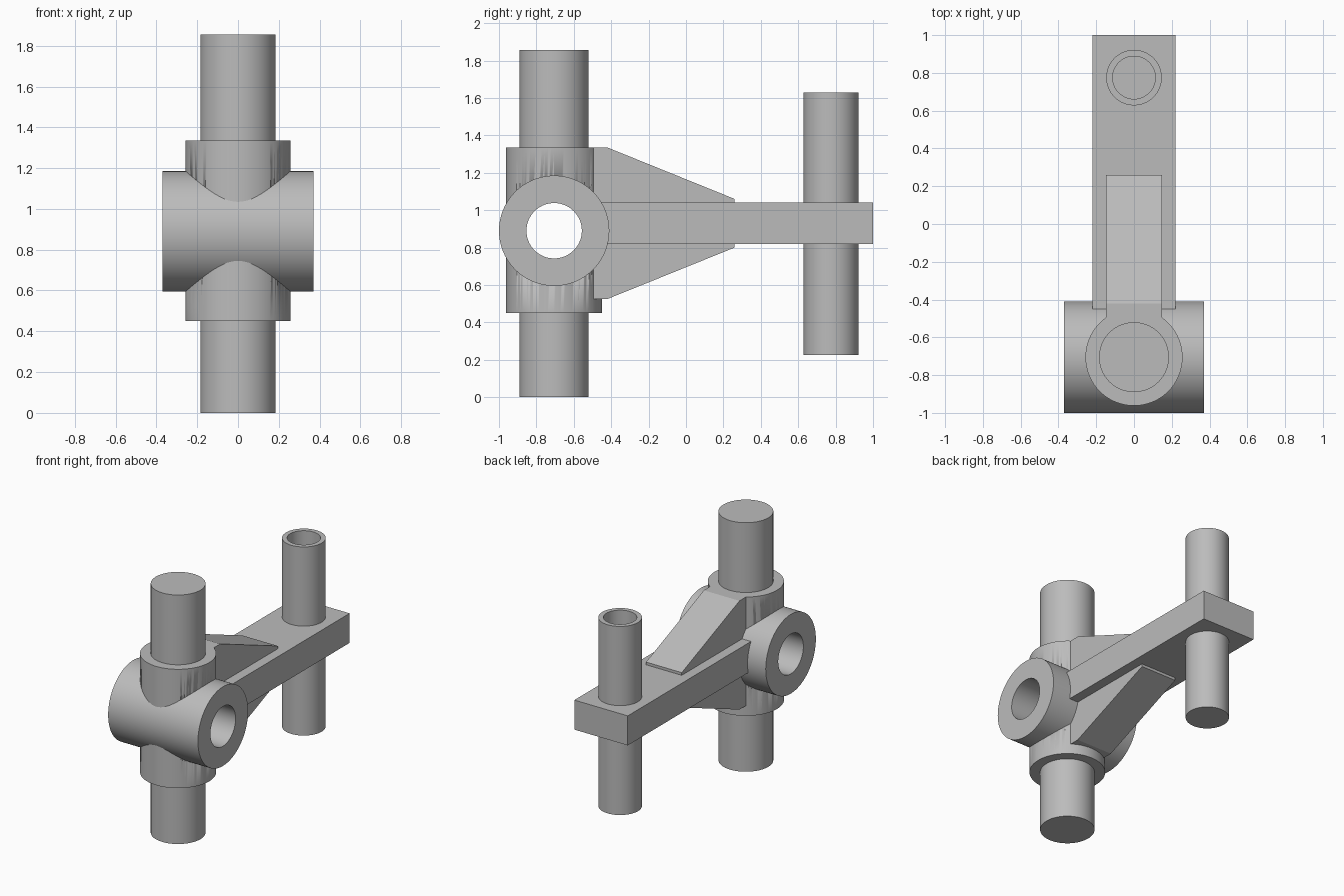
import bpy, bmesh, math
from mathutils import Matrix, Vector

cube = bpy.data.objects.get("Cube")
if cube:
    bpy.data.objects.remove(cube, do_unlink=True)

GREY = (0.5, 0.5, 0.5, 1)
metal = bpy.data.materials.new("plain grey metal")
metal.use_nodes = True
metal.diffuse_color = GREY
metal.node_tree.nodes["Principled BSDF"].inputs["Base Color"].default_value = GREY

HUB_Y, HUB_Z = -0.705, 0.89
PIN_Y = 0.775


def finish(name, bm, smooth=True):
    bmesh.ops.recalc_face_normals(bm, faces=bm.faces)
    mesh = bpy.data.meshes.new(name)
    bm.to_mesh(mesh)
    bm.free()
    mesh.materials.append(metal)
    obj = bpy.data.objects.new(name, mesh)
    bpy.context.collection.objects.link(obj)
    if smooth:
        shade(obj)
    return obj


def shade(obj):
    bpy.ops.object.select_all(action='DESELECT')
    obj.select_set(True)
    bpy.context.view_layer.objects.active = obj
    bpy.ops.object.shade_smooth_by_angle(angle=math.radians(30))


def lathe(name, profile, place, closed=False, steps=96):
    """Turn (radius, height) points around z, then move into place."""
    bm = bmesh.new()
    verts = [bm.verts.new((r, 0, h)) for r, h in profile]
    ends = verts[1:] + verts[:1] if closed else verts[1:]
    edges = [bm.edges.new(pair) for pair in zip(verts, ends)]
    bmesh.ops.spin(bm, geom=verts + edges, cent=(0, 0, 0), axis=(0, 0, 1),
                   angle=math.tau, steps=steps, use_merge=True)
    bmesh.ops.remove_doubles(bm, verts=bm.verts, dist=1e-5)
    bm.transform(place)
    return finish(name, bm)


def plate(name, outline, half_width):
    """Extrude a (y, z) outline across x."""
    bm = bmesh.new()
    face = bm.faces.new([bm.verts.new((-half_width, y, z)) for y, z in outline])
    moved = bmesh.ops.extrude_face_region(bm, geom=[face])["geom"]
    bmesh.ops.translate(bm, vec=(2 * half_width, 0, 0),
                        verts=[v for v in moved if isinstance(v, bmesh.types.BMVert)])
    return finish(name, bm, smooth=False)


def rod(radius, low, high):
    return [(0, low), (radius, low), (radius, high), (0, high)]


upright = Matrix.Translation((0, HUB_Y, 0))
crosswise = Matrix.Translation((0, HUB_Y, HUB_Z)) @ Matrix.Rotation(math.pi / 2, 4, 'Y')

# Bored cross tube
lathe("cross_tube", [(0.148, -0.37), (0.295, -0.37), (0.295, 0.37), (0.148, 0.37)],
      crosswise, closed=True)

# Vertical shaft with its collar, cleared where the cross bore passes through
shaft = lathe("collared_shaft",
              [(0, 0), (0.185, 0), (0.185, 0.45), (0.257, 0.45),
               (0.257, 1.335), (0.185, 1.335), (0.185, 1.855), (0, 1.855)], upright)
cutter = lathe("bore_cutter", rod(0.2, -0.5, 0.5), crosswise)
cutter.hide_render = True
cut = shaft.modifiers.new("bore", 'BOOLEAN')
cut.operation = 'DIFFERENCE'
cut.solver = 'EXACT'
cut.object = cutter
bpy.ops.object.select_all(action='DESELECT')
bpy.context.view_layer.objects.active = shaft
shaft.select_set(True)
bpy.ops.object.modifier_move_to_index(modifier=cut.name, index=0)
bpy.ops.object.modifier_apply(modifier=cut.name)
bpy.data.objects.remove(cutter, do_unlink=True)

# Flat arm
plate("arm", [(-0.47, 0.82), (1, 0.82), (1, 1.04), (-0.47, 1.04)], 0.22)

# Sloping gussets above and below the arm
plate("upper_gusset", [(-0.5, 0.95), (0.26, 0.95), (0.26, 1.06),
                       (-0.42, 1.335), (-0.5, 1.335)], 0.147)
plate("lower_gusset", [(-0.5, 0.91), (0.26, 0.91), (0.26, 0.8),
                       (-0.42, 0.525), (-0.5, 0.525)], 0.147)

# Rear pin with a blind hole in the top
lathe("rear_pin", [(0, 0.225), (0.147, 0.225), (0.147, 1.63),
                   (0.113, 1.63), (0.113, 0.9), (0, 0.9)],
      Matrix.Translation((0, PIN_Y, 0)))
